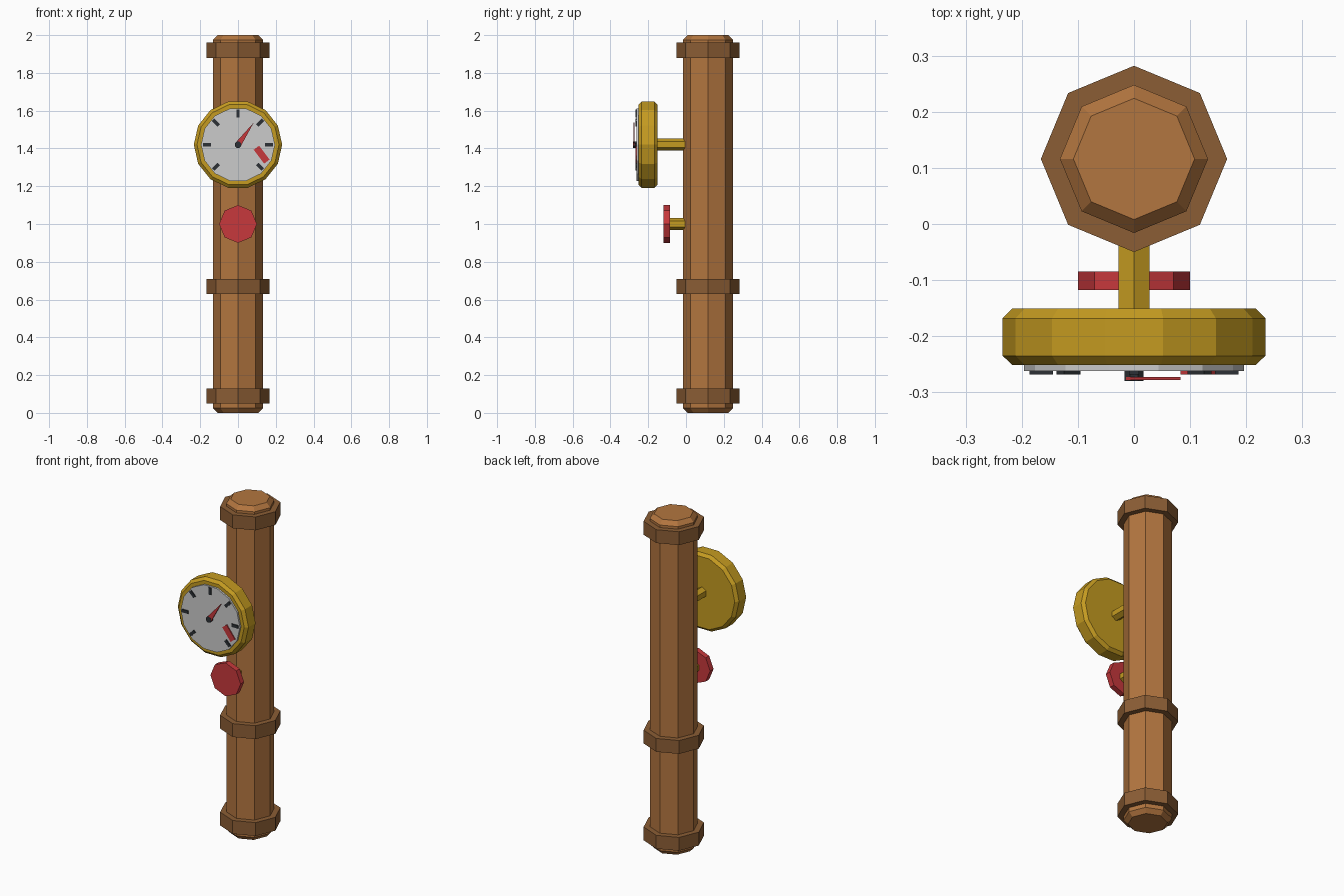
import bpy, bmesh, math
from mathutils import Matrix, Vector

if "Cube" in bpy.data.objects:
    bpy.data.objects.remove(bpy.data.objects["Cube"])


def material(name, rgb):
    m = bpy.data.materials.new(name)
    m.diffuse_color = (*rgb, 1)
    m.use_nodes = True
    m.node_tree.nodes["Principled BSDF"].inputs["Base Color"].default_value = m.diffuse_color
    return m


COPPER = material("copper", (0.45, 0.18, 0.05))
DARK_COPPER = material("dark_copper", (0.26, 0.11, 0.035))
BRASS = material("brass", (0.56, 0.33, 0.015))
WHITE = material("dial_white", (0.80, 0.80, 0.82))
RED = material("red", (0.57, 0.04, 0.045))
BLACK = material("black", (0.025, 0.03, 0.035))

PIPE_Y = 0.116
GAUGE_Z = 1.42


def finish(name, bm, mat):
    bmesh.ops.recalc_face_normals(bm, faces=bm.faces)
    me = bpy.data.meshes.new(name)
    bm.to_mesh(me)
    bm.free()
    me.materials.append(mat)
    ob = bpy.data.objects.new(name, me)
    bpy.context.collection.objects.link(ob)
    return ob


def turned(name, sides, rings, mat, centre, axis="Z", phase=0.0):
    """Flat-sided turned solid from (radius, position along axis) rings."""
    bm = bmesh.new()
    loops = []
    for r, h in rings:
        loop = []
        for i in range(sides):
            a = phase + math.tau * i / sides
            u, v = r * math.cos(a), r * math.sin(a)
            p = (u, v, h) if axis == "Z" else (u, h, v)
            loop.append(bm.verts.new(Vector(p) + Vector(centre)))
        loops.append(loop)
    for lo, hi in zip(loops, loops[1:]):
        for i in range(sides):
            j = (i + 1) % sides
            bm.faces.new((lo[i], lo[j], hi[j], hi[i]))
    bm.faces.new(loops[0])
    bm.faces.new(loops[-1])
    return finish(name, bm, mat)


def dial_plate(name, outline, angle, offset, y0, y1, mat):
    """Flat (x, z) outline, turned by angle, moved to offset on the dial, extruded in y."""
    c, s = math.cos(angle), math.sin(angle)
    bm = bmesh.new()
    verts = [bm.verts.new((u * c - v * s + offset[0], y0,
                           u * s + v * c + offset[1] + GAUGE_Z)) for u, v in outline]
    face = bm.faces.new(verts)
    ext = bmesh.ops.extrude_face_region(bm, geom=[face], use_keep_orig=True)
    for g in ext["geom"]:
        if isinstance(g, bmesh.types.BMVert):
            g.co.y = y1
    return finish(name, bm, mat)


def rect(u0, u1, v):
    return [(u0, -v), (u1, -v), (u1, v), (u0, v)]


# Pipe with chamfered ends and three collars
turned("pipe", 8, [(0.108, 0), (0.132, 0.025), (0.132, 1.975), (0.108, 2)],
       COPPER, (0, PIPE_Y, 0))
for i, z in enumerate((0.09, 0.67, 1.92)):
    turned(f"pipe_collar_{i + 1}", 8, [(0.166, z - 0.04), (0.166, z + 0.04)],
           DARK_COPPER, (0, PIPE_Y, 0))

# Hexagonal stems for gauge and valve
for name, z, y in (("gauge_stem", GAUGE_Z, -0.16), ("valve_stem", 1.0, -0.10)):
    turned(name, 6, [(0.032, y), (0.032, 0.03)], BRASS, (0, 0, z), "Y", math.pi / 2)

# Valve knob
turned("valve_knob", 8, [(0.1, -0.118), (0.1, -0.085)], RED, (0, 0, 1.0), "Y")

# Gauge case and dial
turned("gauge_case", 14, [(0.217, -0.251), (0.234, -0.235), (0.234, -0.168), (0.217, -0.151)],
       BRASS, (0, 0, GAUGE_Z), "Y")
turned("gauge_dial", 14, [(0.196, -0.262), (0.196, -0.245)], WHITE, (0, 0, GAUGE_Z), "Y")

# Tick marks every 45 degrees, leaving the bottom open
for i in range(7):
    dial_plate(f"tick_{i + 1}", rect(0.144, 0.186, 0.009),
               math.radians(225 - 45 * i), (0, 0), -0.268, -0.258, BLACK)

# Danger zone, needle and hub
dial_plate("danger_mark", rect(-0.046, 0.046, 0.018), math.radians(-53),
           (0.125, -0.053), -0.268, -0.258, RED)
dial_plate("needle", [(0.0, -0.017), (0.143, 0), (0.0, 0.017)], math.radians(54.5),
           (0, 0), -0.278, -0.273, RED)
turned("needle_hub", 8, [(0.018, -0.28), (0.018, -0.26)], BLACK, (0, 0, GAUGE_Z), "Y",
       math.pi / 8)
